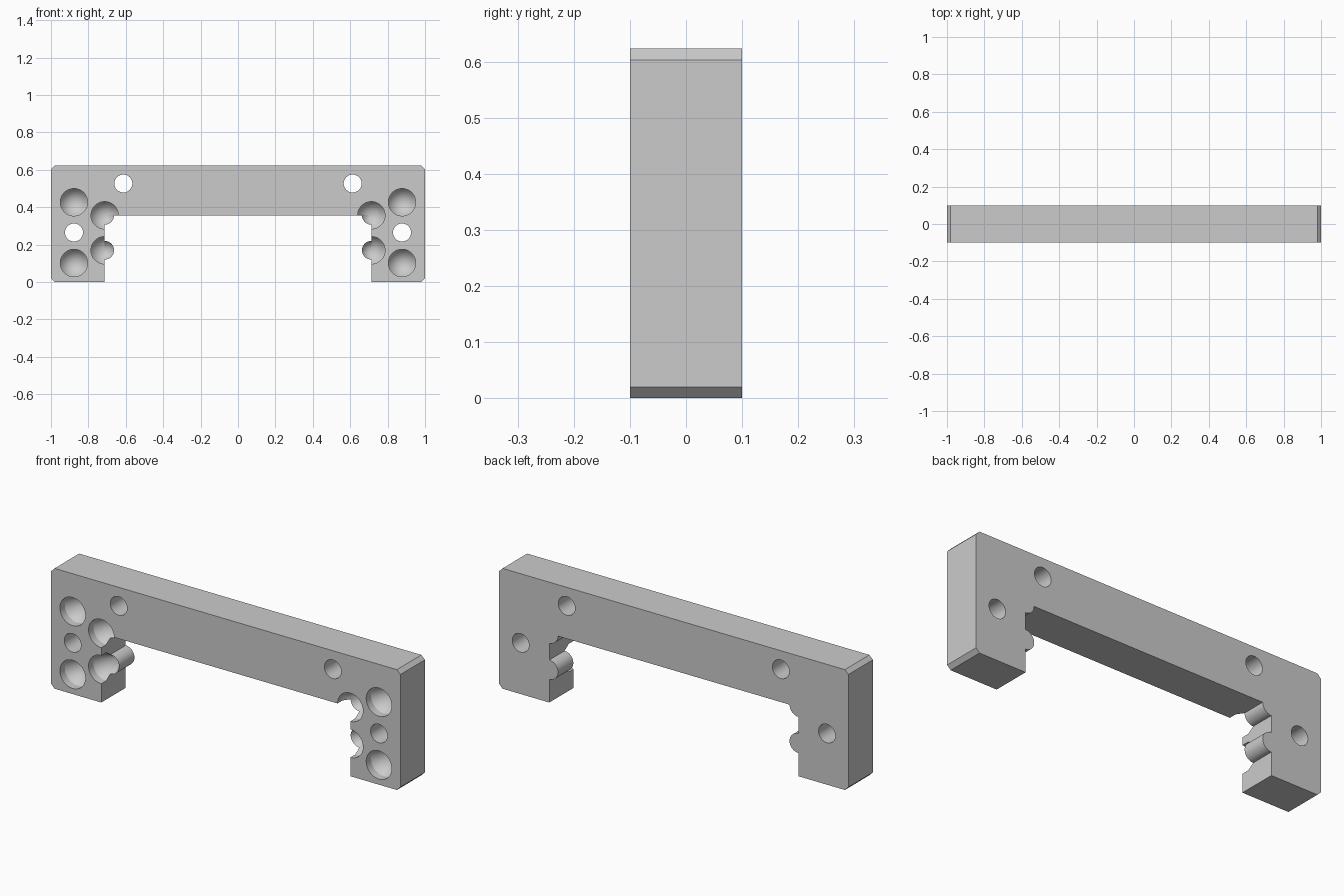
import bpy, bmesh, math
from mathutils import Vector

if "Cube" in bpy.data.objects:
    bpy.data.objects.remove(bpy.data.objects["Cube"])

HALF, HEIGHT, CHAMFER, DEPTH = 1.0, 0.623, 0.02, 0.1
LEG_X, SLOT_Z = 0.713, 0.357          # inner leg face, underside of the bar
BOSS_R, BOSS_Z = 0.05, 0.17
POCKET_R, PIN_R = 0.073, 0.048

grey = bpy.data.materials.new("plain grey")
grey.use_nodes = True
grey.diffuse_color = (0.6, 0.6, 0.6, 1)
grey.node_tree.nodes["Principled BSDF"].inputs["Base Color"].default_value = (0.6, 0.6, 0.6, 1)


def new_object(name, bm):
    bmesh.ops.recalc_face_normals(bm, faces=bm.faces)
    mesh = bpy.data.meshes.new(name)
    bm.to_mesh(mesh)
    bm.free()
    mesh.materials.append(grey)
    obj = bpy.data.objects.new(name, mesh)
    bpy.context.collection.objects.link(obj)
    return obj


def arc(cx, cz, r, start, end, steps):
    angles = [math.radians(start + (end - start) * i / steps) for i in range(steps + 1)]
    return [(cx + r * math.cos(a), cz + r * math.sin(a)) for a in angles]


# Bracket outline: one half from bar underside round to the top, then mirrored
half = arc(LEG_X, SLOT_Z, BOSS_R, 180, 270, 12)
half += arc(LEG_X, BOSS_Z, BOSS_R, 90, 270, 24)
half += [(LEG_X, 0), (HALF - CHAMFER, 0), (HALF, CHAMFER),
         (HALF, HEIGHT - CHAMFER), (HALF - CHAMFER, HEIGHT)]
outline = half + [(-x, z) for x, z in reversed(half)]

bm = bmesh.new()
face = bm.faces.new([bm.verts.new((x, -DEPTH, z)) for x, z in outline])
extruded = bmesh.ops.extrude_face_region(bm, geom=[face], use_keep_orig=True)
bmesh.ops.translate(bm, vec=(0, 2 * DEPTH, 0),
                    verts=[v for v in extruded["geom"] if isinstance(v, bmesh.types.BMVert)])
bracket = new_object("bracket", bm)


def add_hole(bm, x, z, profile):
    """Turn a (radius, y) profile about an axis along y."""
    verts = [bm.verts.new((x + r, y, z)) for r, y in profile]
    edges = [bm.edges.new(pair) for pair in zip(verts, verts[1:])]
    bmesh.ops.spin(bm, geom=verts + edges, cent=(x, 0, z), axis=Vector((0, 1, 0)),
                   angle=math.tau, steps=48, use_merge=False)


# Cutters: pointed blind pockets from the front and straight through holes
pocket = [(0, -0.2), (POCKET_R, -0.2), (POCKET_R, -0.06), (0, 0.05)]
through = [(0, -0.2), (PIN_R, -0.2), (PIN_R, 0.2), (0, 0.2)]
bm = bmesh.new()
for side in (-1, 1):
    for x, z in ((0.877, 0.427), (0.877, 0.102), (LEG_X, SLOT_Z), (LEG_X, BOSS_Z)):
        add_hole(bm, side * x, z, pocket)
    for x, z in ((0.877, 0.265), (0.613, 0.527)):
        add_hole(bm, side * x, z, through)
bmesh.ops.remove_doubles(bm, verts=bm.verts, dist=0.0002)
cutter = new_object("hole_cutter", bm)
cutter.hide_render = True

# Cut the holes, then drop the cutter
cut = bracket.modifiers.new("holes", "BOOLEAN")
cut.operation = "DIFFERENCE"
cut.solver = "EXACT"
cut.object = cutter
bpy.ops.object.select_all(action="DESELECT")
bpy.context.view_layer.objects.active = bracket
bracket.select_set(True)
bpy.ops.object.modifier_apply(modifier=cut.name)
bpy.data.objects.remove(cutter)
bpy.ops.object.shade_smooth_by_angle(angle=math.radians(25))
